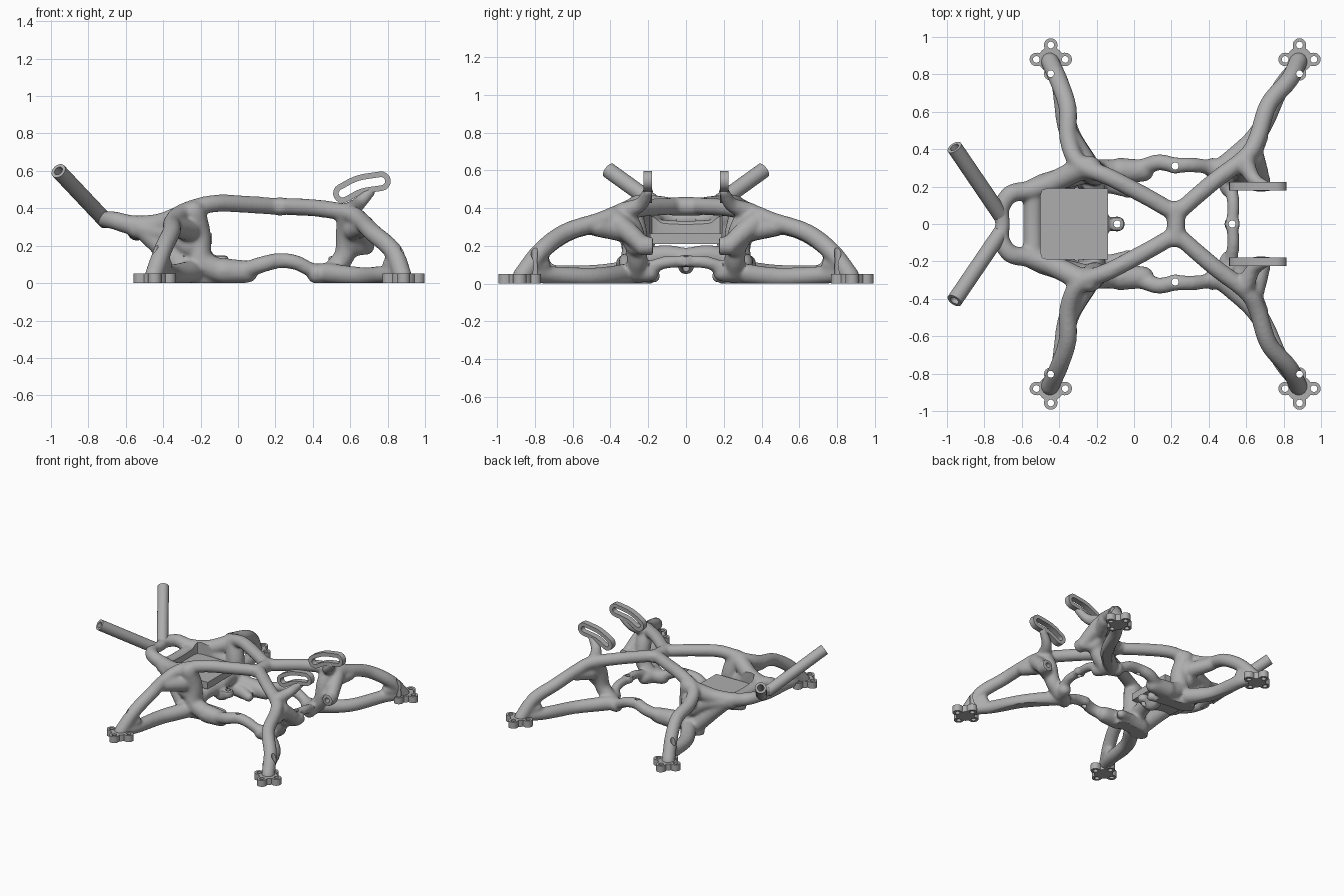
import bpy
import bmesh
from math import sin, cos, tau, pi, sqrt
from mathutils import Vector

default_cube = bpy.data.objects.get("Cube")
if default_cube:
    bpy.data.objects.remove(default_cube)

grey = bpy.data.materials.new("plain grey")
grey.use_nodes = True
colour = (0.42, 0.42, 0.42, 1)
grey.diffuse_color = colour
grey.node_tree.nodes["Principled BSDF"].inputs["Base Color"].default_value = colour


def skin_loops(bm, loops, closed=False):
    """Joins matching loops of points with quads, then caps or closes them."""
    rings = [[bm.verts.new(p) for p in loop] for loop in loops]
    pairs = list(zip(rings, rings[1:]))
    if closed:
        pairs.append((rings[-1], rings[0]))
    else:
        bm.faces.new(rings[0])
        bm.faces.new(rings[-1])
    for a, b in pairs:
        for i in range(len(a)):
            j = (i + 1) % len(a)
            bm.faces.new((a[i], a[j], b[j], b[i]))


def make_object(name, bm):
    bmesh.ops.recalc_face_normals(bm, faces=bm.faces[:])
    mesh = bpy.data.meshes.new(name)
    bm.to_mesh(mesh)
    bm.free()
    mesh.materials.append(grey)
    obj = bpy.data.objects.new(name, mesh)
    bpy.context.collection.objects.link(obj)
    return obj


def bake_modifiers(obj):
    graph = bpy.context.evaluated_depsgraph_get()
    mesh = bpy.data.meshes.new_from_object(obj.evaluated_get(graph))
    obj.modifiers.clear()
    obj.data = mesh


def circle(centre, turn, radius, sides=16):
    return [centre + turn @ Vector((cos(tau * i / sides), sin(tau * i / sides), 0)) * radius
            for i in range(sides)]


def spline(points, steps=6):
    """Smooth path through the points."""
    pts = [Vector(p) for p in points]
    pts = [pts[0] * 2 - pts[1]] + pts + [pts[-1] * 2 - pts[-2]]
    path = []
    for a, b, c, d in zip(pts, pts[1:], pts[2:], pts[3:]):
        for k in range(steps):
            t = k / steps
            path.append(b + ((c - a) + ((a * 2 - b * 5 + c * 4 - d)
                        + (b * 3 - a - c * 3 + d) * t) * t) * t / 2)
    return path + [pts[-2]]


def limb(bm, points, start, end):
    """Tapered round-ended limb along a smooth path."""
    path = spline(points)
    last = len(path) - 1
    tangents = [(path[min(i + 1, last)] - path[max(i - 1, 0)]).normalized()
                for i in range(last + 1)]
    stations = [(p, t, start + (end - start) * i / last)
                for i, (p, t) in enumerate(zip(path, tangents))]
    head, tail = stations[0], stations[-1]
    for shift, shrink in ((0.5, 0.86), (0.85, 0.5)):
        stations.insert(0, (head[0] - head[1] * start * shift, head[1], start * shrink))
        stations.append((tail[0] + tail[1] * end * shift, tail[1], end * shrink))
    turn = stations[0][1].to_track_quat('Z', 'Y')
    previous = stations[0][1]
    loops = []
    for p, t, r in stations:
        turn = previous.rotation_difference(t) @ turn
        previous = t
        loops.append(circle(p, turn, r))
    skin_loops(bm, loops)


def mirrored_limb(bm, points, start, end):
    for side in (1, -1):
        limb(bm, [(x, y * side, z) for x, y, z in points], start, end)


def pin(bm, a, b, radius):
    a, b = Vector(a), Vector(b)
    turn = (b - a).to_track_quat('Z', 'Y')
    skin_loops(bm, [circle(a, turn, radius), circle(b, turn, radius)])


body = bmesh.new()
# Upper arms, crossing at the hub
mirrored_limb(body, [(-.45, .87, .04), (-.4, .76, .18), (-.355, .62, .275), (-.35, .45, .325),
                     (-.29, .32, .38), (-.13, .25, .425), (.06, .15, .42), (.2, .07, .41)],
              .05, .046)
mirrored_limb(body, [(.88, .87, .04), (.83, .77, .17), (.72, .64, .27), (.66, .46, .33),
                     (.6, .36, .37), (.43, .23, .4), (.25, .075, .41)], .05, .046)
limb(body, [(.225, .08, .41), (.225, 0, .41), (.225, -.08, .41)], .05, .05)
# Lower arms, tucked under the upper ones
mirrored_limb(body, [(-.43, .84, .05), (-.39, .73, .05), (-.35, .5, .045), (-.25, .32, .06)], .044, .06)
mirrored_limb(body, [(.87, .84, .05), (.78, .72, .045), (.66, .48, .035), (.46, .29, .055)], .044, .055)
# Webs where upper and lower arms part, and under the shoulders
mirrored_limb(body, [(-.42, .81, .09), (-.39, .75, .1)], .045, .04)
mirrored_limb(body, [(.85, .81, .09), (.81, .755, .1)], .045, .04)
mirrored_limb(body, [(-.345, .48, .3), (-.26, .33, .28)], .05, .06)
mirrored_limb(body, [(.67, .47, .3), (.62, .35, .28)], .05, .055)
# Rear pillars and struts up to the tray
mirrored_limb(body, [(-.24, .3, .38), (-.21, .27, .25), (-.2, .28, .12), (-.1, .28, .065)], .068, .065)
mirrored_limb(body, [(-.52, .2, .3), (-.4, .23, .19), (-.28, .27, .07)], .055, .068)
mirrored_limb(body, [(-.5, .21, .29), (-.36, .25, .26), (-.26, .28, .2)], .055, .065)
# Tail loop and cross bars
mirrored_limb(body, [(-.28, .3, .365), (-.42, .23, .315), (-.56, .18, .31), (-.66, .16, .335),
                     (-.71, .08, .34), (-.7, 0, .34)], .062, .04)
limb(body, [(-.54, .19, .29), (-.54, 0, .28), (-.54, -.19, .29)], .054, .054)
mirrored_limb(body, [(-.22, .25, .12), (-.2, .12, .15), (-.18, 0, .14)], .06, .05)
limb(body, [(-.2, 0, .13), (-.15, 0, .09), (-.09, 0, .12)], .05, .035)
# Lower ring with its pads
mirrored_limb(body, [(-.15, .28, .06), (.03, .3, .07), (.13, .33, .1), (.22, .315, .12),
                     (.31, .315, .11), (.4, .3, .07), (.5, .23, .07), (.53, .12, .11),
                     (.525, 0, .12)], .048, .032)
mirrored_limb(body, [(-.08, .285, .065), (.05, .285, .06)], .07, .06)
mirrored_limb(body, [(.42, .3, .05), (.48, .26, .055), (.51, .19, .06)], .055, .05)
mirrored_limb(body, [(-.26, .24, .05), (-.12, .21, .05), (-.02, .17, .04)], .065, .035)
mirrored_limb(body, [(-.3, .27, .02), (-.08, .23, .02)], .05, .05)
# Front pillars, braces and stems
mirrored_limb(body, [(.59, .33, .37), (.58, .28, .27), (.57, .26, .15), (.5, .26, .06)], .06, .054)
mirrored_limb(body, [(.64, .36, .32), (.665, .28, .25), (.68, .23, .2)], .058, .048)
mirrored_limb(body, [(.6, .31, .3), (.61, .27, .2), (.68, .23, .2)], .058, .046)
mirrored_limb(body, [(.59, .34, .38), (.64, .24, .42), (.71, .2, .49)], .05, .028)

# Screw bosses on the body and the holes through everything
holes = bmesh.new()
for x, y in ((.22, .31), (.22, -.31), (.525, 0), (-.09, 0)):
    pin(body, (x, y, .09), (x, y, .145), .042)
    pin(holes, (x, y, .02), (x, y, .2), .019)
for side in (1, -1):
    pin(body, (.68, side * .175, .2), (.68, side * .25, .2), .05)
    pin(holes, (.68, side * .15, .2), (.68, side * .24, .2), .02)

foot_spots = [(x, y) for x in (-.445, .885) for y in (.88, -.88)]
for x, y in foot_spots:
    for k in range(4):
        hx, hy = x + .077 * cos(k * pi / 2), y + .077 * sin(k * pi / 2)
        pin(holes, (hx, hy, -.05), (hx, hy, .2), .018)

# Pocket above the tray
tray_plan = [(-.14, -.19), (-.14, .19), (-.46, .19), (-.49, .18), (-.5, .15),
             (-.5, -.15), (-.49, -.18), (-.46, -.19)]


def tray_loops(*heights):
    return [[(x, y, z) for x, y in tray_plan] for z in heights]


skin_loops(holes, tray_loops(.262, .5))
cutter = make_object("hole_cutter", holes)
cutter.hide_render = True


def cut_holes(obj):
    cut = obj.modifiers.new("holes", 'BOOLEAN')
    cut.operation = 'DIFFERENCE'
    cut.solver = 'EXACT'
    cut.object = cutter
    bake_modifiers(obj)


# Melt the limbs into one frame, flat underneath
frame = make_object("organic_frame", body)
melt = frame.modifiers.new("melt", 'REMESH')
melt.mode = 'VOXEL'
melt.voxel_size = 0.011
soften = frame.modifiers.new("soften", 'SMOOTH')
soften.factor = 0.5
soften.iterations = 8
bake_modifiers(frame)
for v in frame.data.vertices:
    v.co.z = max(v.co.z, 0)
cut_holes(frame)
parts = [frame]


def lobe_radius(angle, reach=.077, lobe=.036):
    """Distance to the edge of a four-lobed outline."""
    a = (angle + pi / 4) % (pi / 2) - pi / 4
    inside = lobe ** 2 - (reach * sin(a)) ** 2
    return reach * cos(a) + sqrt(inside) if inside > 0 else reach * .87


# Four-lobed motor feet
for x, y in foot_spots:
    bm = bmesh.new()
    outline = [(x + lobe_radius(a) * cos(a), y + lobe_radius(a) * sin(a))
               for a in (tau * i / 96 for i in range(96))]
    skin_loops(bm, [[(px, py, z) for px, py in outline] for z in (0, .052)])
    foot = make_object("motor_foot", bm)
    cut_holes(foot)
    parts.append(foot)
bpy.data.objects.remove(cutter)

# Hollow antenna tubes
for side in (1, -1):
    inner, outer = Vector((-.705, side * .035, .33)), Vector((-.96, side * .41, .6))
    turn = (outer - inner).to_track_quat('Z', 'Y')
    bm = bmesh.new()
    skin_loops(bm, [circle(p, turn, r, 32) for p, r in
                    ((inner, .042), (outer, .042), (outer, .024), (inner, .024))], closed=True)
    parts.append(make_object("antenna_tube", bm))


def slot_outline(width, y):
    """Outline at a set distance around the curved slot line."""
    path = spline([(.56, y, .48), (.65, y, .525), (.765, y, .545)])
    loop = []
    for line in (path, path[::-1]):
        for i, p in enumerate(line):
            t = (line[min(i + 1, len(line) - 1)] - line[max(i - 1, 0)]).normalized()
            loop.append(p + Vector((-t.z, 0, t.x)) * width)
        for k in range(1, 8):
            a = pi * k / 8
            loop.append(p + (Vector((-t.z, 0, t.x)) * cos(a) + t * sin(a)) * width)
    return loop


# Slotted tilt brackets
for side in (1, -1):
    near, far = side * .18, side * .225
    bm = bmesh.new()
    skin_loops(bm, [slot_outline(w, y) for w, y in
                    ((.052, near), (.052, far), (.022, far), (.022, near))], closed=True)
    parts.append(make_object("tilt_bracket", bm))

# Flat tray block
bm = bmesh.new()
skin_loops(bm, tray_loops(.21, .266))
parts.append(make_object("tray_block", bm))

bpy.ops.object.select_all(action='DESELECT')
for part in parts:
    part.select_set(True)
bpy.context.view_layer.objects.active = frame
bpy.ops.object.shade_smooth_by_angle()
